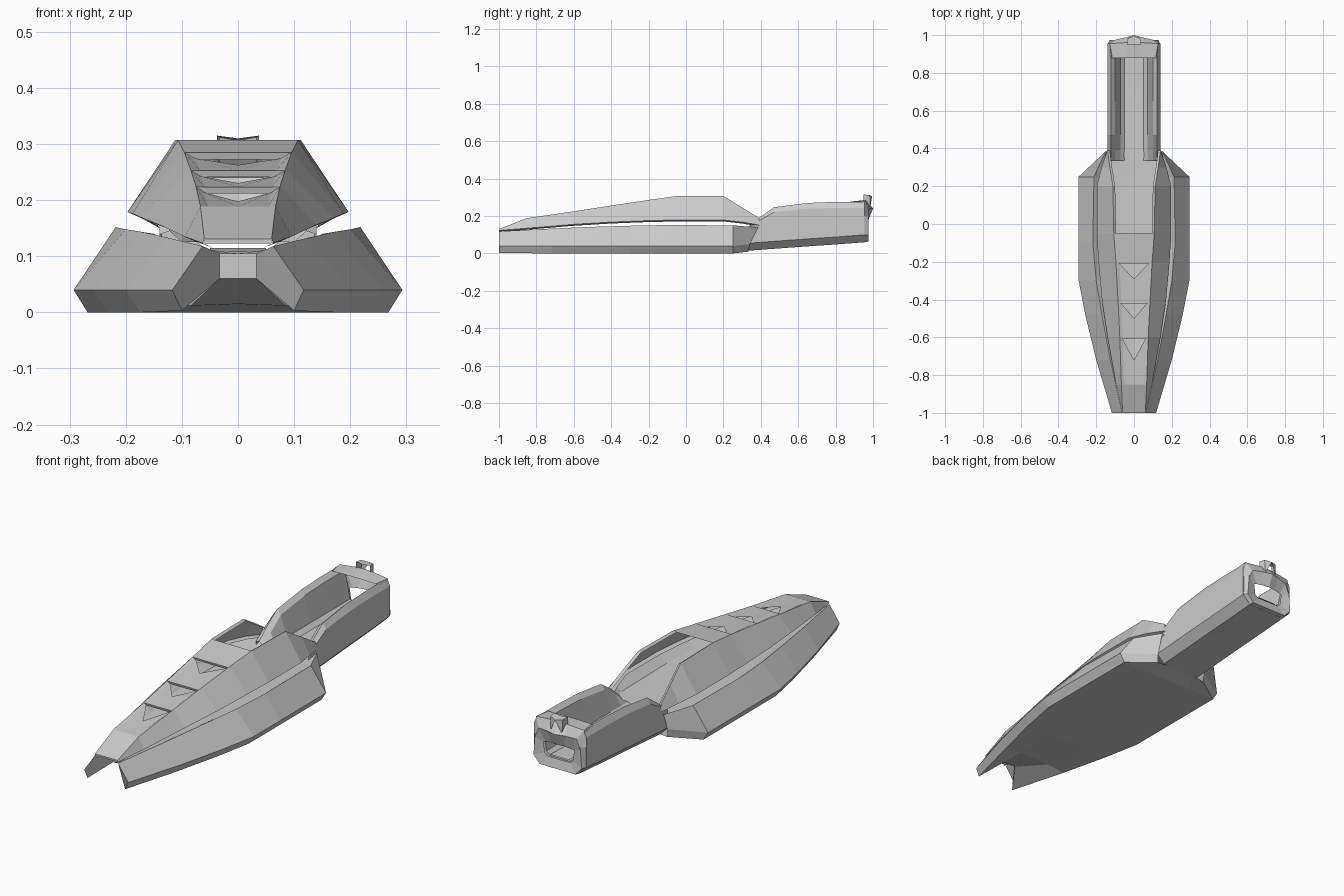
import bpy, bmesh


def loft(name, rows, cap_start=(), cap_end=()):
    """Skin rows of points on the +x side, then mirror across x = 0.
    Caps are tuples of index groups into the first / last row."""
    bm = bmesh.new()
    vs = [[bm.verts.new(p) for p in r] for r in rows]
    for a, b in zip(vs, vs[1:]):
        for i in range(len(a) - 1):
            bm.faces.new((a[i], a[i + 1], b[i + 1], b[i]))
    for row, caps in ((vs[0], cap_start), (vs[-1], cap_end)):
        for c in caps:
            bm.faces.new([row[i] for i in c])
    bmesh.ops.remove_doubles(bm, verts=bm.verts, dist=1e-5)
    bmesh.ops.recalc_face_normals(bm, faces=bm.faces)
    me = bpy.data.meshes.new(name)
    bm.to_mesh(me)
    bm.free()
    ob = bpy.data.objects.new(name, me)
    bpy.context.collection.objects.link(ob)
    m = ob.modifiers.new("mirror", 'MIRROR')
    m.use_axis[0] = True
    m.merge_threshold = 0.0005
    return ob


# Lower hull: forked prow with a recess, chined flanks, inner ledge and deck
def hull_row(y, w, xt, zt, zc=0.0):
    return [(0, y, zc), (w * 0.42, y, zc * 0.8), (w - 0.025, y, 0), (w, y, 0.04),
            (xt, y, zt), (xt - 0.045, y, 0.115), (0, y, 0.105)]


prow = [(0, -0.9, 0.06), (0.033, -0.9, 0.06), (0.1, -1, 0.003), (0.117, -1, 0.04),
        (0.063, -1, 0.118), (0.033, -0.9, 0.105), (0, -0.9, 0.105)]
stern = [(0, 0.335, 0.015), (0.07, 0.335, 0.015), (0.135, 0.335, 0.01), (0.14, 0.34, 0.05),
         (0.15, 0.385, 0.14), (0.11, 0.385, 0.115), (0, 0.385, 0.105)]
hull = [hull_row(*s) for s in (
    (-0.72, 0.2, 0.125, 0.133, 0.015), (-0.48, 0.258, 0.17, 0.143),
    (-0.3, 0.293, 0.2, 0.148), (-0.1, 0.293, 0.218, 0.152),
    (0.25, 0.293, 0.212, 0.15))]
loft("lower_hull", [prow] + hull + [stern],
     cap_start=((0, 1, 5, 6), (1, 2, 3, 4, 5)))

# Upper side panels: y, bottom x, bottom z, top x, top z
PANEL = [(-1, 0.062, 0.123, 0.06, 0.131), (-0.85, 0.095, 0.135, 0.067, 0.189),
         (-0.6, 0.14, 0.156, 0.075, 0.225), (-0.4, 0.17, 0.168, 0.085, 0.256),
         (-0.2, 0.188, 0.176, 0.096, 0.286), (-0.05, 0.197, 0.179, 0.107, 0.307),
         (0.2, 0.197, 0.179, 0.112, 0.307), (0.3, 0.172, 0.168, 0.128, 0.246),
         (0.39, 0.143, 0.152, 0.14, 0.19)]
loft("upper_side_panel",
     [[(xb - 0.018, y, zb - 0.008), (xb, y, zb), (xt, y, zt), (xt - 0.012, y, zt - 0.008)]
      for y, xb, zb, xt, zt in PANEL])


def crest(y):
    """Width and height of the panels' upper edge at y."""
    for a, b in zip(PANEL, PANEL[1:]):
        if a[0] <= y <= b[0]:
            t = (y - a[0]) / (b[0] - a[0])
            return a[3] + t * (b[3] - a[3]), a[4] + t * (b[4] - a[4])


# Dorsal plates: stepped louvres with a V notch at each rear edge
def plate_row(y, notch, drop):
    x, z = crest(y)
    zn = crest(y - notch)[1]
    return [(x, y, z), (x * 0.8, y, z - drop), (0, y - notch, zn - drop)]


for i, (back, front, notch) in enumerate((
        (-0.05, -0.21, 0), (-0.21, -0.42, 0.08), (-0.42, -0.61, 0.08), (-0.61, -0.85, 0.11))):
    lip = [(x, y + 0.004, z - 0.012) for x, y, z in plate_row(front, 0, 0)]
    rows = [plate_row(back, notch, 0.01 if notch else 0), plate_row(front, 0, 0)]
    if i < 3:
        rows.append(lip)
    else:
        rows += [plate_row(-1, 0, 0),
                 [(0.06, -1, 0.123), (0.048, -1, 0.123), (0, -1, 0.123)],
                 [(0.06, -0.9, 0.133), (0.048, -0.9, 0.133), (0, -0.9, 0.133)]]
    loft("dorsal_plate_%d" % (i + 1), rows)


# Tail trough: belly, flank, rolled top edge, inner wall and floor
def tail_row(y, zb, zt):
    zw = 0.115 + (zt - 0.115) * 0.8
    return [(0, y, zb), (0.1, y, zb), (0.14, y, zb + 0.04), (0.14, y, zw),
            (0.122, y, zt), (0.1, y, zt - 0.02), (0.072, y, 0.125), (0.05, y, 0.107), (0, y, 0.107)]


loft("tail_trough", [tail_row(*s) for s in (
    (0.335, 0.015, 0.145), (0.39, 0.019, 0.19), (0.47, 0.025, 0.247), (0.65, 0.038, 0.27),
    (0.8, 0.048, 0.276), (0.955, 0.06, 0.276))],
    cap_end=((0, 1, 2, 3, 4, 5, 6, 7, 8),))

# Tail end: sill below and faceted arch above the rear opening
loft("tail_sill", [
    [(0, 0.95, 0.06), (0.1, 0.95, 0.06), (0.14, 0.95, 0.1), (0.14, 0.95, 0.2)],
    [(0, 0.975, 0.063), (0.095, 0.975, 0.063), (0.128, 0.975, 0.1), (0.12, 0.975, 0.2)],
    [(0, 0.965, 0.107), (0.06, 0.965, 0.107), (0.075, 0.965, 0.12), (0.085, 0.965, 0.2)]])
loft("tail_arch", [
    [(0.125, 0.88, 0.272), (0.115, 0.88, 0.275), (0.045, 0.88, 0.277), (0, 0.88, 0.277)],
    [(0.14, 0.955, 0.2), (0.128, 0.955, 0.276), (0.045, 0.96, 0.284), (0, 0.96, 0.286)],
    [(0.118, 0.975, 0.19), (0.1, 0.975, 0.235), (0.045, 0.988, 0.24), (0, 1.0, 0.24)],
    [(0.09, 0.965, 0.17), (0.07, 0.968, 0.175), (0.035, 0.97, 0.18), (0, 0.975, 0.18)]])

# Small fin standing on the arch
loft("tail_fin", [
    [(0.037, 0.95, 0.275), (0.037, 0.95, 0.315), (0, 0.95, 0.31)],
    [(0.03, 0.985, 0.245), (0.033, 0.982, 0.312), (0, 0.995, 0.306)]],
    cap_end=((0, 1, 2),)).data.name = "tail_fin"
loft("tail_fin_top", [[(0.037, 0.95, 0.315), (0, 0.95, 0.31)],
                      [(0.033, 0.982, 0.312), (0, 0.995, 0.306)]])

# Pointed ramp on the tail floor
loft("floor_ramp", [[(0.05, 0.77, 0.108), (0, 0.67, 0.108)],
                    [(0.05, 0.96, 0.115), (0, 0.96, 0.115)]])
